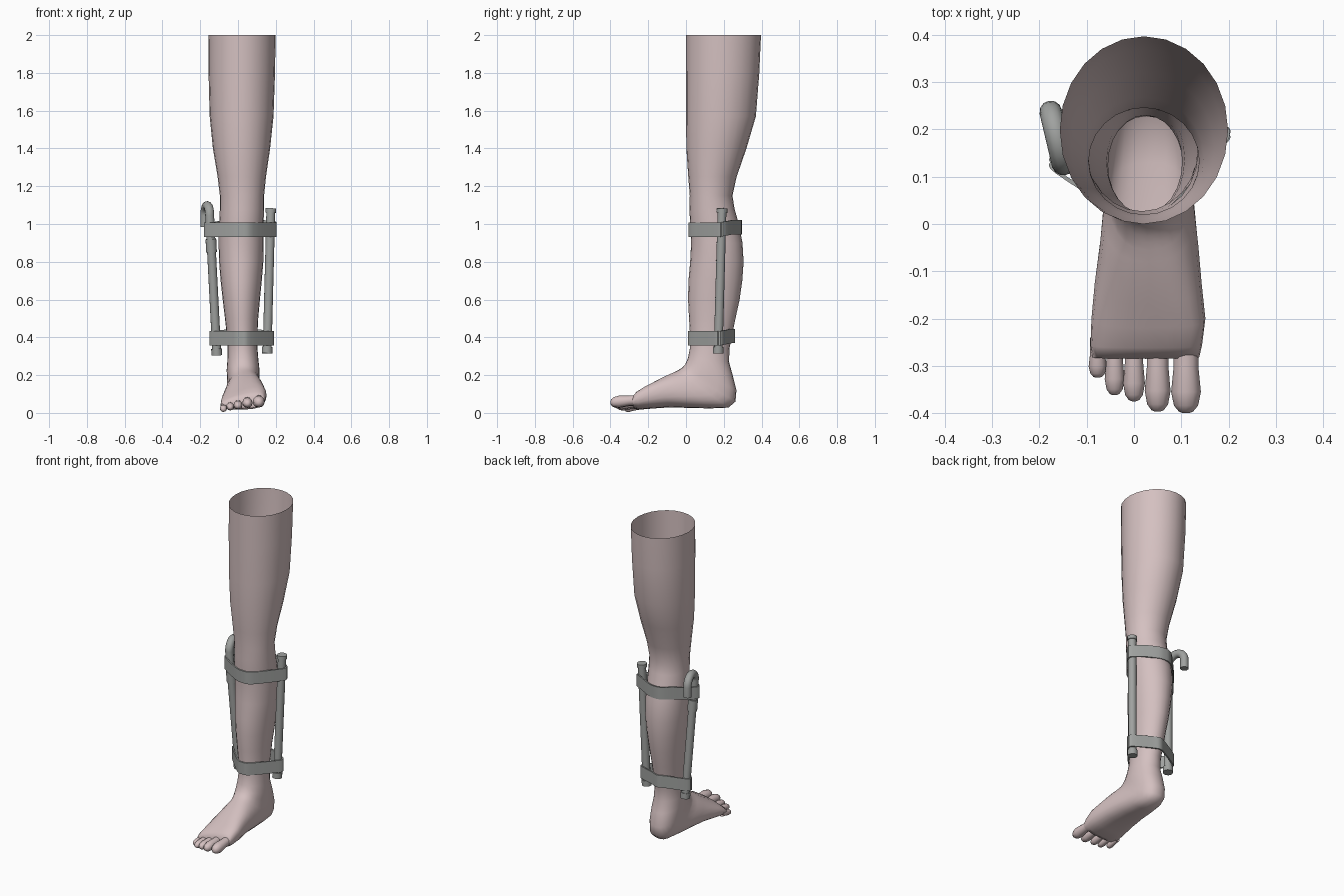
import bpy, bmesh, math
from mathutils import Vector

if "Cube" in bpy.data.objects:
    bpy.data.objects.remove(bpy.data.objects["Cube"])


def material(name, rgb):
    m = bpy.data.materials.new(name)
    m.diffuse_color = (*rgb, 1)
    m.use_nodes = True
    m.node_tree.nodes["Principled BSDF"].inputs["Base Color"].default_value = m.diffuse_color
    return m


SKIN = material("pale skin", (0.66, 0.53, 0.53))
METAL = material("grey metal", (0.35, 0.36, 0.35))


def finish(bm, name, mat, angle):
    bmesh.ops.recalc_face_normals(bm, faces=bm.faces)
    me = bpy.data.meshes.new(name)
    bm.to_mesh(me)
    bm.free()
    me.materials.append(mat)
    ob = bpy.data.objects.new(name, me)
    bpy.context.collection.objects.link(ob)
    bpy.ops.object.select_all(action='DESELECT')
    ob.select_set(True)
    bpy.context.view_layer.objects.active = ob
    bpy.ops.object.shade_smooth_by_angle(angle=math.radians(angle))
    return ob


def spow(v, p):
    return math.copysign(abs(v) ** p, v)


def bridge(bm, rings, closed=False):
    pairs = list(zip(rings, rings[1:]))
    if closed:
        pairs.append((rings[-1], rings[0]))
    for a, b in pairs:
        n = len(a)
        for i in range(n):
            bm.faces.new((a[i], a[(i + 1) % n], b[(i + 1) % n], b[i]))


def loft(name, rows, n=24, tilt=0.0):
    """Rows: front/top point (y,z), back/bottom point (y,z), x range, squareness."""
    bm = bmesh.new()
    rings = []
    for ty, tz, by, bz, x0, x1, p in rows:
        k = tilt * min(max(-ty / 0.25, 0), 1)
        ring = []
        for i in range(n):
            a = 2 * math.pi * i / n
            u = (spow(math.cos(a), p) + 1) / 2
            x = (x0 + x1) / 2 + (x1 - x0) / 2 * spow(math.sin(a), p)
            z = bz + (tz - bz) * u
            ring.append(bm.verts.new((x, by + (ty - by) * u,
                                      z * (1 + k * (x - 0.04) / 0.12))))
        rings.append(ring)
    bridge(bm, rings)
    bm.faces.new(rings[-1])
    return finish(bm, name, SKIN, 70)


# leg: height, y range, x range
leg = [(2.0, 0.0, 0.397, -0.157, 0.199), (1.8, 0.0, 0.388, -0.156, 0.196),
       (1.57, 0.0, 0.37, -0.15, 0.188), (1.4, 0.002, 0.32, -0.133, 0.17),
       (1.25, 0.012, 0.268, -0.108, 0.148), (1.15, 0.02, 0.246, -0.096, 0.138),
       (1.08, 0.018, 0.257, -0.096, 0.138), (1.0, 0.022, 0.28, -0.1, 0.135),
       (0.9, 0.027, 0.299, -0.103, 0.136), (0.8, 0.022, 0.305, -0.1, 0.134),
       (0.7, 0.013, 0.298, -0.092, 0.126), (0.6, 0.011, 0.284, -0.081, 0.116),
       (0.5, 0.016, 0.262, -0.069, 0.107), (0.4, 0.022, 0.242, -0.058, 0.102),
       (0.34, 0.02, 0.23, -0.055, 0.103)]
rows = [(y0, z, y1, z, x0, x1, 1) for z, y0, y1, x0, x1 in leg]
# foot: the rings fan around the ankle and run forward to the toes
rows += [(0.01, 0.29, 0.228, 0.27, -0.056, 0.108, 0.95),
         (-0.005, 0.255, 0.247, 0.2, -0.06, 0.114, 0.9),
         (-0.025, 0.237, 0.267, 0.12, -0.058, 0.114, 0.85),
         (-0.04, 0.228, 0.262, 0.06, -0.056, 0.115, 0.8),
         (-0.055, 0.22, 0.225, 0.028, -0.056, 0.12, 0.8),
         (-0.08, 0.208, 0.13, 0.024, -0.065, 0.128, 0.8),
         (-0.12, 0.188, 0.03, 0.026, -0.072, 0.136, 0.8),
         (-0.17, 0.16, -0.08, 0.03, -0.083, 0.143, 0.8),
         (-0.22, 0.13, -0.18, 0.024, -0.09, 0.151, 0.75),
         (-0.262, 0.105, -0.25, 0.018, -0.092, 0.144, 0.75),
         (-0.285, 0.08, -0.278, 0.025, -0.088, 0.138, 0.75)]
loft("leg_and_foot", rows, tilt=0.25)

# toes: x centre, radius, tip y, height
toes = [(0.11, 0.030, -0.400, 0.056), (0.05, 0.026, -0.397, 0.05),
        (0.0, 0.022, -0.375, 0.038), (-0.041, 0.020, -0.362, 0.03),
        (-0.077, 0.018, -0.325, 0.02)]
for i, (x, r, tip, zc) in enumerate(toes):
    rows = []
    for t, s in ((0, 0.9), (0.4, 0.88), (0.72, 1.05), (0.9, 0.85), (0.98, 0.5), (1, 0.2)):
        y = -0.24 + (tip + 0.24) * t
        z = zc + 0.014 * (1 - t)
        q = r * s
        rows.append((y, z + q, y, z - q, x - q, x + q, 0.95))
    loft("toe_%d" % (i + 1), rows, n=12)


def tubes(name, parts):
    """Round tubes, one spline for each (points, radius)."""
    cu = bpy.data.curves.new(name, 'CURVE')
    cu.dimensions = '3D'
    cu.bevel_depth = 1.0
    cu.bevel_resolution = 4
    cu.use_fill_caps = True
    for pts, r in parts:
        sp = cu.splines.new('POLY')
        sp.points.add(len(pts) - 1)
        for p, co in zip(sp.points, pts):
            p.co = (*co, 1)
            p.radius = r
    cu.materials.append(METAL)
    ob = bpy.data.objects.new(name, cu)
    bpy.context.collection.objects.link(ob)


def on_pole(pole, z):
    a, b = pole
    return a.lerp(b, (z - a.z) / (b.z - a.z))


right = (Vector((0.154, 0.17, 0.315)), Vector((0.174, 0.191, 1.083)))
left = (Vector((-0.112, 0.168, 0.305)), Vector((-0.15, 0.127, 1.045)))


def sleeve(pole, z0, z1):
    return ([on_pole(pole, z0), on_pole(pole, z1)], 0.029)


# straight right pole with end collars
tubes("right_pole", [(right, 0.024), sleeve(right, 0.315, 0.35), sleeve(right, 1.06, 1.083)])
# left pole curling over into a rear hook
end = Vector((-0.176, 0.237, 1.045))
hook = [left[0], on_pole(left, 0.95)]
for i in range(13):
    a = math.pi * i / 12
    p = left[1].lerp(end, (1 - math.cos(a)) / 2)
    hook.append(p + Vector((0, 0, 0.052 * math.sin(a))))
hook.append(end - Vector((0, 0, 0.062)))
tubes("left_pole_hook", [(hook, 0.024), sleeve(left, 0.305, 0.34), sleeve(left, 0.85, 0.92)])


def band(name, z, x0, x1, y0, y1):
    """Strap hugging the leg front and back and wrapping both poles."""
    c = Vector(((x0 + x1) / 2, (y0 + y1) / 2))
    pr, pl = on_pole(right, z).to_2d(), on_pole(left, z).to_2d()

    def arc(o, rx, ry, angles):
        return [o + Vector((rx * math.cos(math.radians(a)), ry * math.sin(math.radians(a))))
                for a in angles]
    rx, ry = (x1 - x0) / 2, (y1 - y0) / 2
    pts = (arc(c, rx, ry, (240, 270, 300)) + arc(pr, 0.027, 0.027, (-50, 0, 50))
           + arc(c, rx, ry, (60, 90, 120)) + arc(pl, 0.027, 0.027, (130, 180, 230)))
    n = len(pts)
    path = []
    for i in range(n):
        a, b, d, e = (pts[(i + j) % n] for j in (-1, 0, 1, 2))
        for t in (0, 0.25, 0.5, 0.75):
            path.append(0.5 * (2 * b + (d - a) * t + (2 * a - 5 * b + 4 * d - e) * t * t
                               + (3 * b - a - 3 * d + e) * t ** 3))
    bm = bmesh.new()
    rings = []
    for i, p in enumerate(path):
        d = (path[(i + 1) % len(path)] - path[i - 1]).normalized()
        o = Vector((d.y, -d.x)) * 0.004
        lift = 0.012 * min(max((p.y - 0.18) / 0.06, 0), 1)
        rings.append([bm.verts.new((*(p + o * s), z + lift + h))
                      for s, h in ((1, -0.038), (1, 0.038), (-1, 0.038), (-1, -0.038))])
    bridge(bm, rings, closed=True)
    finish(bm, name, METAL, 40)


band("upper_band", 0.97, -0.105, 0.14, 0.017, 0.291)
band("lower_band", 0.395, -0.066, 0.108, 0.015, 0.256)
